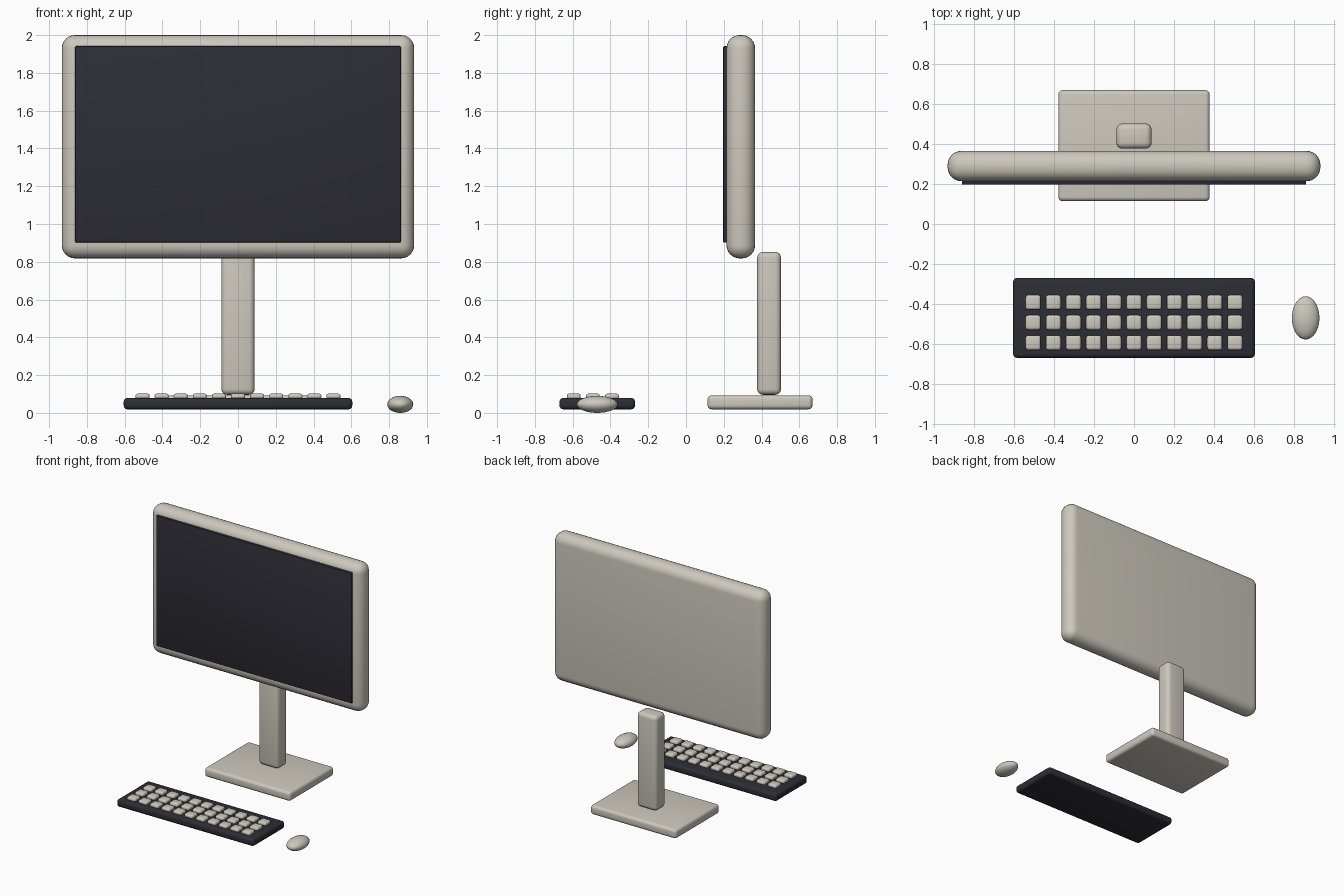
import bpy
from math import radians

if "Cube" in bpy.data.objects:
    bpy.data.objects.remove(bpy.data.objects["Cube"], do_unlink=True)


def material(name, rgb):
    mat = bpy.data.materials.new(name)
    mat.use_nodes = True
    mat.diffuse_color = (*rgb, 1)
    mat.node_tree.nodes["Principled BSDF"].inputs["Base Color"].default_value = (*rgb, 1)
    return mat


BEIGE = material("warm_grey_plastic", (0.61, 0.58, 0.51))
DARK = material("dark_plastic", (0.026, 0.026, 0.036))


def finish(obj, name, mat):
    obj.name = name
    obj.data.materials.append(mat)
    bpy.ops.object.shade_smooth_by_angle(angle=radians(40))
    return obj


def rounded_box(name, center, size, radius, mat, segments=4):
    bpy.ops.mesh.primitive_cube_add(size=1, location=center)
    obj = bpy.context.object
    obj.scale = size
    bpy.ops.object.transform_apply(location=False, rotation=False, scale=True)
    bevel = obj.modifiers.new("rounded_edges", "BEVEL")
    bevel.width = radius
    bevel.segments = segments
    bevel.limit_method = "NONE"
    bpy.ops.object.modifier_apply(modifier=bevel.name)
    return finish(obj, name, mat)


# Monitor
rounded_box("monitor_case", (0, 0.29, 1.409), (1.866, 0.152, 1.182), 0.07, BEIGE, 6)
rounded_box("screen", (0, 0.216, 1.422), (1.724, 0.038, 1.04), 0.006, DARK, 2)

# Stand
rounded_box("stand_neck", (0, 0.44, 0.474), (0.176, 0.126, 0.756), 0.03, BEIGE)
rounded_box("stand_base", (0, 0.392, 0.056), (0.758, 0.556, 0.074), 0.022, BEIGE)

# Keyboard with a grid of keys
rounded_box("keyboard_body", (0, -0.47, 0.049), (1.21, 0.4, 0.06), 0.02, DARK)
COLUMNS, ROWS, PITCH = 11, 3, 0.101
for row in range(ROWS):
    for col in range(COLUMNS):
        x = (col - (COLUMNS - 1) / 2) * PITCH
        y = -0.493 + (row - 1) * PITCH
        rounded_box(f"key_{row + 1}_{col + 1}", (x, y, 0.087), (0.075, 0.073, 0.03), 0.012, BEIGE, 3)

# Mouse
bpy.ops.mesh.primitive_uv_sphere_add(segments=32, ring_count=16, radius=1, location=(0.859, -0.47, 0.045))
mouse = bpy.context.object
mouse.scale = (0.069, 0.108, 0.045)
bpy.ops.object.transform_apply(location=False, rotation=False, scale=True)
finish(mouse, "mouse", BEIGE)
